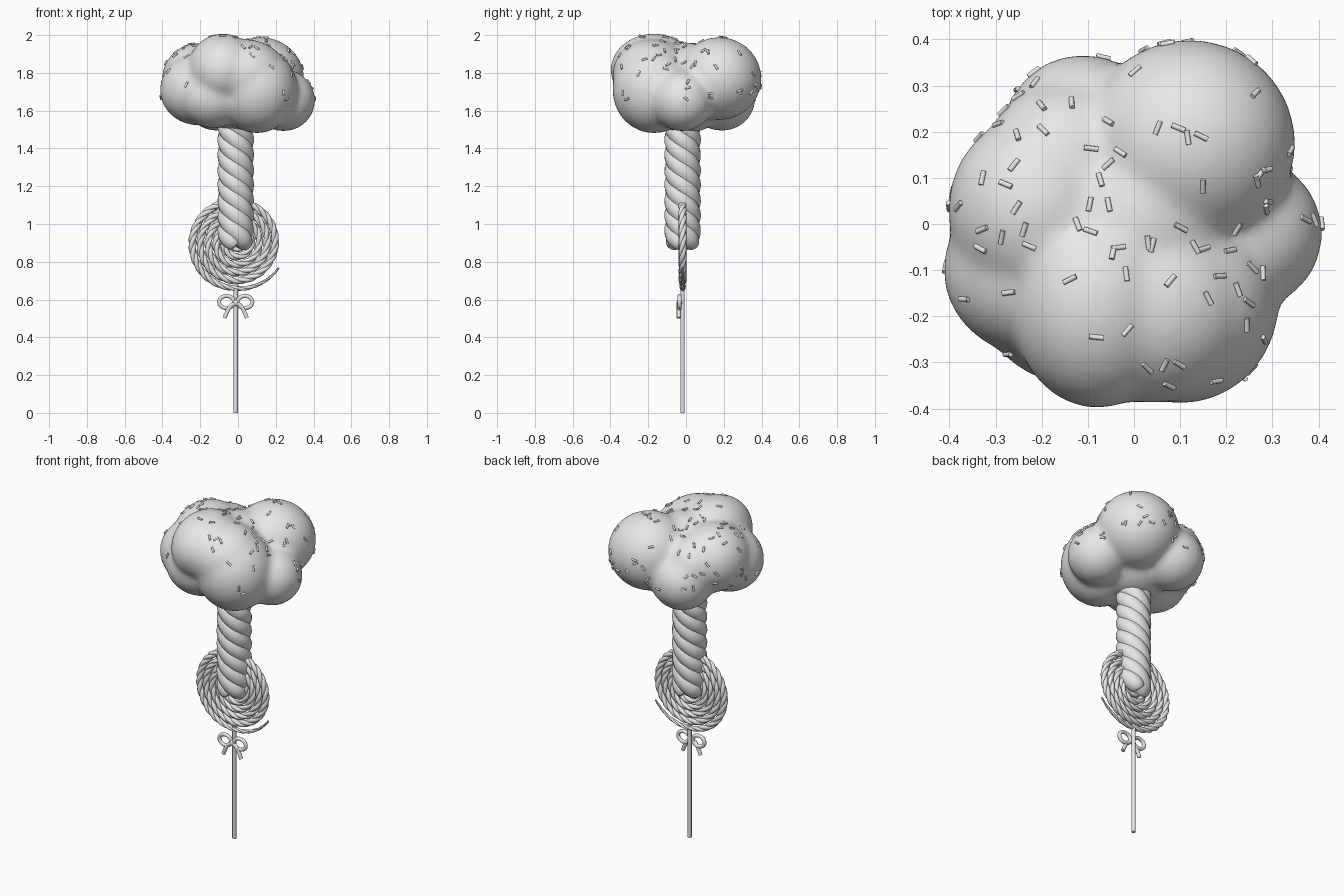
import bpy, bmesh, math, random
from math import sin, cos, pi, tau
from mathutils import Vector, Matrix
from mathutils.bvhtree import BVHTree

random.seed(7)
cube = bpy.data.objects.get("Cube")
if cube:
    bpy.data.objects.remove(cube, do_unlink=True)

grey = bpy.data.materials.new("plain grey")
grey.use_nodes = True
grey.diffuse_color = (0.8, 0.8, 0.8, 1)
grey.node_tree.nodes["Principled BSDF"].inputs["Base Color"].default_value = (0.8, 0.8, 0.8, 1)


def activate(ob):
    bpy.ops.object.select_all(action="DESELECT")
    ob.select_set(True)
    bpy.context.view_layer.objects.active = ob


def add_object(name, data):
    ob = bpy.data.objects.new(name, data)
    bpy.context.collection.objects.link(ob)
    data.materials.append(grey)
    return ob


def tubes(name, paths, radius, sides=3, taper=None):
    """Round tubes along lists of points; taper maps 0..1 to a radius factor."""
    cu = bpy.data.curves.new(name, "CURVE")
    cu.dimensions = "3D"
    cu.bevel_depth = radius
    cu.bevel_resolution = sides
    cu.use_fill_caps = True
    for path in paths:
        sp = cu.splines.new("POLY")
        sp.points.add(len(path) - 1)
        for i, p in enumerate(path):
            sp.points[i].co = (*p, 1)
            sp.points[i].radius = taper(i / (len(path) - 1)) if taper else 1
    activate(add_object(name, cu))
    bpy.ops.object.convert(target="MESH")
    bpy.ops.object.shade_smooth_by_angle(angle=math.radians(50))


def from_bmesh(name, bm):
    me = bpy.data.meshes.new(name)
    bm.to_mesh(me)
    bm.free()
    return add_object(name, me)


CX, CY = -0.012, -0.018

# Candy stick
tubes("stick", [[(CX, CY, 0), (CX, CY, 0.68)]], 0.0115)

# Spiral lollipop: a twisted rope wound outwards, thinning to a loose tail
TURNS, STEPS, STRANDS = 5.6, 620, 3
END = -pi / 6
MID = Vector((-0.012, CY, 0.9))


def rope_shrink(t):
    return 1 if t < 0.95 else 1 - 0.75 * (t - 0.95) / 0.05


def spiral_strand(k):
    points = []
    for i in range(STEPS + 1):
        t = math.sqrt(i / STEPS)
        left = TURNS * (1 - t)
        a = END - left * tau
        r = 0.247 - 0.042 * left + 0.016 * max(0, 1 - 6 * left)
        out = Vector((cos(a), 0, sin(a)))
        twist = tau * (k / STRANDS + i / 24)
        off = 0.0085 * rope_shrink(t)
        points.append(MID + out * (r + off * cos(twist)) + Vector((0, off * sin(twist), 0)))
    return points


tubes("lollipop_spiral", [spiral_strand(k) for k in range(STRANDS)], 0.0128, 2,
      lambda s: rope_shrink(math.sqrt(s)))

# Twisted trunk of four thick strands
BOTTOM, TOP, PITCH = 0.885, 1.58, 0.32


def trunk_strand(k):
    points = []
    for i in range(91):
        z = BOTTOM + (TOP - BOTTOM) * i / 90
        a = tau * (k / 4 - (z - BOTTOM) / PITCH) - pi / 2
        points.append((CX + 0.046 * cos(a), CY + 0.046 * sin(a), z))
    return points


tubes("twisted_trunk", [trunk_strand(k) for k in range(4)], 0.051, 5,
      lambda s: min(1, 0.65 + 0.35 * math.sqrt(min(1, s / 0.05))))

# Bow: two round loops, two curling tails and a knot
BY = CY - 0.016
loops, tails = [], []
for side in (-1, 1):
    loops.append([(CX + side * (0.049 - 0.039 * cos(a)), BY, 0.587 + 0.032 * sin(a))
                  for a in (tau * i / 28 for i in range(29))])
    tails.append([(CX + side * (0.004 + 0.055 * t), BY - 0.004,
                   0.578 - 0.075 * t + 0.02 * sin(pi * t))
                  for t in (i / 10 for i in range(11))])
tubes("bow_loops", loops, 0.011)
tubes("bow_tails", tails, 0.011)
bm = bmesh.new()
bmesh.ops.create_uvsphere(bm, u_segments=14, v_segments=10, radius=0.017,
                          matrix=Matrix.Translation((CX, BY, 0.583)))
activate(from_bmesh("bow_knot", bm))
bpy.ops.object.shade_smooth()

# Fluffy canopy: overlapping lobes merged and softened
LOBES = [  # centre, radii
    ((0.12, 0.175, 1.77), (0.22, 0.215, 0.21)),       # back left
    ((-0.08, -0.17, 1.815), (0.18, 0.22, 0.185)),     # front crown
    ((0.04, -0.18, 1.79), (0.21, 0.2, 0.18)),
    ((0.1, -0.17, 1.71), (0.205, 0.21, 0.22)),        # low front
    ((-0.13, -0.17, 1.68), (0.19, 0.17, 0.165)),
    ((-0.21, -0.1, 1.71), (0.195, 0.18, 0.18)),       # right side
    ((-0.21, 0.03, 1.765), (0.185, 0.2, 0.185)),
    ((0.24, -0.02, 1.655), (0.162, 0.16, 0.158)),     # small left side
    ((-0.11, 0.19, 1.665), (0.17, 0.17, 0.165)),      # low back
    ((-0.15, 0.13, 1.74), (0.17, 0.17, 0.17)),
    ((0, 0, 1.72), (0.23, 0.23, 0.23)),               # core
]
bm = bmesh.new()
for centre, radii in LOBES:
    bmesh.ops.create_icosphere(bm, subdivisions=4, radius=1.05,
                               matrix=Matrix.LocRotScale(Vector(centre), None, Vector(radii)))
canopy = from_bmesh("canopy", bm)
remesh = canopy.modifiers.new("merge", "REMESH")
remesh.mode = "VOXEL"
remesh.voxel_size = 0.012
soften = canopy.modifiers.new("soften", "SMOOTH")
soften.factor = 0.5
soften.iterations = 36
activate(canopy)
for name in ("merge", "soften"):
    bpy.ops.object.modifier_apply(modifier=name)
bpy.ops.object.shade_smooth()

# Sprinkles scattered over the upper canopy
bm = bmesh.new()
bm.from_mesh(canopy.data)
surface = BVHTree.FromBMesh(bm)
bm.free()
bm = bmesh.new()
heart = Vector((0, 0, 1.68))
for _ in range(100):
    z, a = random.uniform(-0.1, 1), random.uniform(0, tau)
    ray = Vector((cos(a) * math.sqrt(1 - z * z), sin(a) * math.sqrt(1 - z * z), z))
    spot, normal, _, _ = surface.ray_cast(heart + ray, -ray)
    if spot is None:
        continue
    spin = Matrix.Rotation(random.uniform(0, tau), 4, "Z") @ Matrix.Rotation(pi / 2, 4, "X")
    place = Matrix.Translation(spot + normal * 0.002) @ normal.to_track_quat("Z", "Y").to_matrix().to_4x4()
    bmesh.ops.create_cone(bm, cap_ends=True, segments=8, radius1=0.0058, radius2=0.0058,
                          depth=0.031, matrix=place @ spin)
activate(from_bmesh("sprinkles", bm))
bpy.ops.object.shade_smooth_by_angle(angle=math.radians(50))
